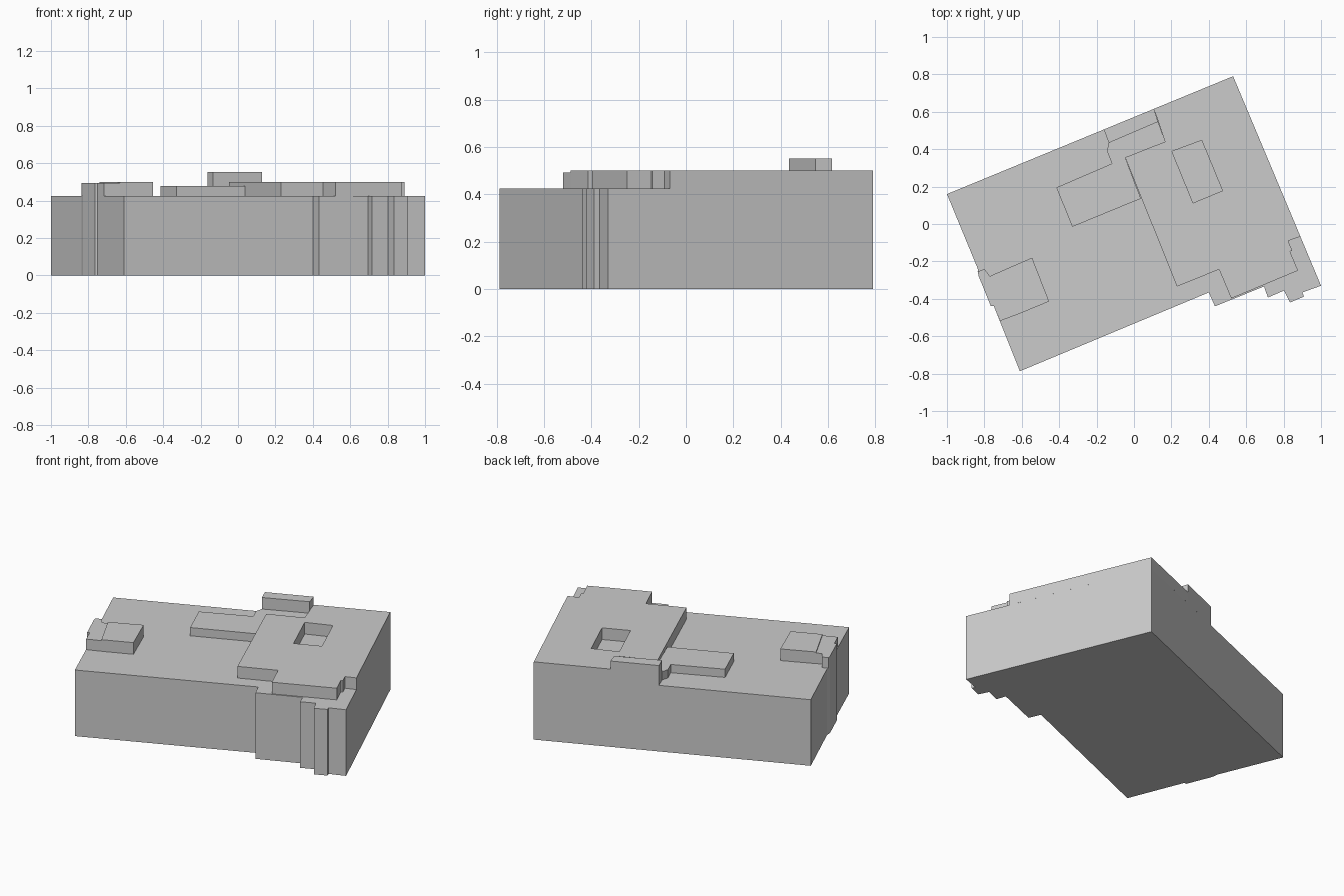
import bpy
import bmesh


def prism(name, outline, z0, z1):
    """Extrude a plan outline vertically from z0 to z1."""
    bm = bmesh.new()
    base = bm.faces.new([bm.verts.new((x, y, z0)) for x, y in outline])
    top = bmesh.ops.extrude_face_region(bm, geom=[base], use_keep_orig=True)
    moved = [g for g in top["geom"] if isinstance(g, bmesh.types.BMVert)]
    bmesh.ops.translate(bm, verts=moved, vec=(0, 0, z1 - z0))
    bmesh.ops.recalc_face_normals(bm, faces=bm.faces)
    mesh = bpy.data.meshes.new(name)
    bm.to_mesh(mesh)
    bm.free()
    obj = bpy.data.objects.new(name, mesh)
    bpy.context.collection.objects.link(obj)
    return obj


ROOF = 0.425

# main body with stepped bays on the front and a shallow bay on the left
prism("main_building", [
    (-1, 0.16), (-0.836, -0.237), (-0.83, -0.28), (-0.765, -0.44),
    (-0.75, -0.437), (-0.61, -0.787), (0.40, -0.366), (0.433, -0.44),
    (0.695, -0.334), (0.716, -0.393), (0.802, -0.356), (0.834, -0.42),
    (0.909, -0.388), (0.90, -0.366), (1, -0.33), (0.53, 0.79)], 0, ROOF)

# upper storey, flush with the back and right walls
upper = prism("upper_storey", [
    (-0.048, 0.356), (0.23, -0.334), (0.455, -0.243), (0.52, -0.398),
    (0.877, -0.249), (0.834, -0.147), (0.846, -0.142), (0.824, -0.09),
    (0.89, -0.067), (0.53, 0.79), (0.107, 0.616), (0.166, 0.44)], ROOF, 0.5)

# light well cut through the upper storey
well = prism("light_well_cutter", [
    (0.203, 0.388), (0.316, 0.113), (0.473, 0.178), (0.362, 0.447)], 0.35, 0.6)
well.hide_render = True
well.hide_viewport = True
cut = upper.modifiers.new("light_well", "BOOLEAN")
cut.operation = "DIFFERENCE"
cut.solver = "EXACT"
cut.object = well

# low roof volume beside the upper storey
prism("low_roof_block", [
    (-0.415, 0.195), (-0.33, -0.015), (0.037, 0.136), (-0.048, 0.356),
    (0.166, 0.44), (0.128, 0.548), (-0.134, 0.436), (-0.145, 0.39),
    (-0.118, 0.323)], ROOF, 0.478)

# tallest block on the back edge
prism("stair_tower", [
    (-0.162, 0.505), (-0.134, 0.434), (0.128, 0.546), (0.107, 0.616)], ROOF, 0.552)

# left rooftop room: taller box and slightly lower side bay
prism("left_roof_room", [
    (-0.545, -0.18), (-0.74, -0.265), (-0.63, -0.487), (-0.454, -0.414)], ROOF, 0.5)
prism("left_roof_bay", [
    (-0.74, -0.265), (-0.77, -0.28), (-0.80, -0.24), (-0.836, -0.255),
    (-0.83, -0.28), (-0.765, -0.44), (-0.75, -0.437), (-0.717, -0.519),
    (-0.624, -0.484)], ROOF, 0.493)
